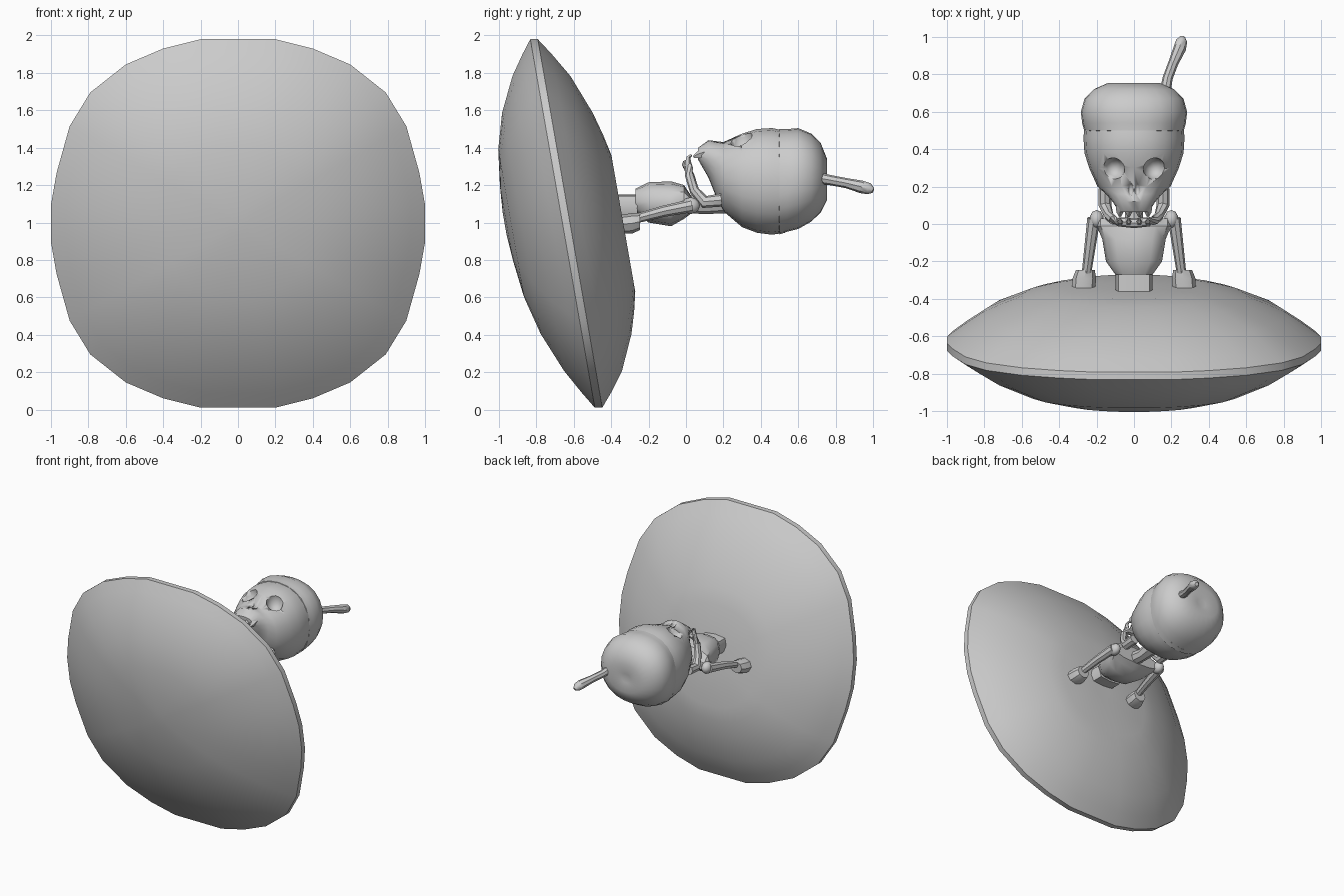
import bpy, bmesh, math
from mathutils import Vector

if "Cube" in bpy.data.objects:
    bpy.data.objects.remove(bpy.data.objects["Cube"])

def finish(name, bm, angle=40):
    bmesh.ops.recalc_face_normals(bm, faces=bm.faces)
    me = bpy.data.meshes.new(name)
    bm.to_mesh(me)
    bm.free()
    ob = bpy.data.objects.new(name, me)
    bpy.context.collection.objects.link(ob)
    bpy.ops.object.select_all(action='DESELECT')
    ob.select_set(True)
    bpy.context.view_layer.objects.active = ob
    bpy.ops.object.shade_smooth_by_angle(angle=math.radians(angle))
    return ob

def skin(name, rings, angle=40):
    """Bridge equal-length rings of points and close both ends."""
    bm = bmesh.new()
    vs = [[bm.verts.new(p) for p in r] for r in rings]
    n = len(vs[0])
    for a, b in zip(vs, vs[1:]):
        for i in range(n):
            bm.faces.new((a[i], a[(i + 1) % n], b[(i + 1) % n], b[i]))
    bm.faces.new(vs[0])
    bm.faces.new(vs[-1])
    return finish(name, bm, angle)

def loft(name, sections, n=16, power=1.0, lobes=0.0, angle=40):
    """Sections along y: (y, centre x, half width, z low, z high)."""
    rings = []
    for y, cx, rx, z0, z1 in sections:
        ring = []
        for i in range(n):
            t = 2 * math.pi * i / n
            c, s = math.cos(t), math.sin(t)
            k = 1 + lobes * math.cos(4 * t - math.pi)
            c, s = [math.copysign(abs(v) ** power, v) * k for v in (c, s)]
            ring.append((cx + rx * c, y, (z0 + z1) / 2 + (z1 - z0) / 2 * s))
        rings.append(ring)
    return skin(name, rings, angle)

def tube(name, path, n=8):
    """Path points: (x, y, z, radius)."""
    pts = [Vector(p[:3]) for p in path]
    rings = []
    for i, p in enumerate(pts):
        d = (pts[min(i + 1, len(pts) - 1)] - pts[max(i - 1, 0)]).normalized()
        ref = Vector((1, 0, 0)) if abs(d.x) < 0.8 else Vector((0, 1, 1))
        u = d.cross(ref).normalized()
        v = d.cross(u)
        rings.append([p + path[i][3] * (u * math.cos(a) + v * math.sin(a))
                      for a in (2 * math.pi * k / n for k in range(n))])
    return skin(name, rings)

def ball(name, loc, size):
    bm = bmesh.new()
    bmesh.ops.create_icosphere(bm, subdivisions=2, radius=1)
    for v in bm.verts:
        v.co = Vector([l + c * s for l, c, s in zip(loc, v.co, size)])
    return finish(name, bm)

# tilted lens-shaped base: front dome, rim, back dome with a flat middle
quarter = [(1, .1), (.97, .27), (.9, .52), (.79, .7), (.6, .85), (.4, .935), (.2, .985)]
half = quarter + [(-x, z) for x, z in reversed(quarter)]
outline = half + [(-x, -z) for x, z in half]
dome = [(.06, .33), (.2, .32), (.4, .295), (.6, .24), (.8, .15), (.92, .075), (1, .02)]
back = [(1, .02), (.92, .08), (.8, .16), (.6, .245), (.48, .28), (.37, .305), (.06, .305)]
levels = [(s, -h) for s, h in dome] + back
skin("lens_base", [[(x * s, -.64 - .175 * z * s + h, .995 + z * s) for x, z in outline]
                   for s, h in levels], 30)

# torso
loft("waist", [(-.42, 0, .1, 1.03, 1.15), (-.26, 0, .1, 1.03, 1.15)], 8, .5)
loft("chest", [(-.27, 0, .1, 1.05, 1.18), (-.2, 0, .15, 1.0, 1.215),
               (-.08, 0, .17, .98, 1.22), (-.01, 0, .2, 1.02, 1.2),
               (.03, 0, .2, 1.05, 1.14)], 12, .8)
tube("neck", [(0, 0, 1.1, .05), (0, .1, 1.09, .045), (0, .24, 1.11, .06)])
for side, s in (("left", -1), ("right", 1)):
    ball(side + "_shoulder", (s * .2, .025, 1.09), (.038, .05, .045))
    tube(side + "_arm", [(s * .215, .03, 1.09, .035), (s * .235, -.12, 1.06, .03),
                         (s * .255, -.27, 1.02, .025)])
    loft(side + "_cuff", [(-.42, s * .275, .06, .94, 1.03), (-.29, s * .265, .063, .94, 1.05),
                          (-.245, s * .26, .05, .96, 1.05)], 8)

# skull, facing upwards
skull = loft("skull", [(.065, 0, .08, 1.335, 1.40), (.12, 0, .115, 1.24, 1.44),
                       (.16, 0, .15, 1.14, 1.435), (.2, 0, .195, 1.06, 1.43),
                       (.3, 0, .24, .975, 1.475), (.38, 0, .265, .945, 1.5),
                       (.46, 0, .27, .935, 1.505), (.53, 0, .265, .945, 1.49)], 20, .92)
cutters = [ball("eye_cutter", (s * .11, .295, 1.455), (.062, .062, .085)) for s in (-1, 1)]
cutters += [ball("nose_cutter", (s * .018, .185, 1.44), (.016, .035, .03)) for s in (-1, 1)]
for c in cutters:
    m = skull.modifiers.new("socket", 'BOOLEAN')
    m.operation = 'DIFFERENCE'
    m.object = c
    m.solver = 'EXACT'
    c.hide_render = True
    c.hide_viewport = False
bpy.context.view_layer.objects.active = skull
for m in list(skull.modifiers):
    if m.type == 'BOOLEAN':
        bpy.context.view_layer.objects.active = skull
        bpy.ops.object.modifier_apply(modifier=m.name)
for c in cutters:
    bpy.data.objects.remove(c, do_unlink=True)

# open lower jaw and teeth
side_path = [(.155, .19, 1.12, .035), (.155, .1, 1.11, .034), (.135, .045, 1.17, .026),
             (.11, .02, 1.25, .025), (.08, .012, 1.295, .025)]
tube("jaw", side_path + [(0, .005, 1.31, .027)] +
     [(-x, y, z, r) for x, y, z, r in reversed(side_path)])
for i, x in enumerate((-.075, -.028, .028, .075)):
    tube(f"lower_tooth_{i}", [(x, .01, 1.31, .02), (x, .012, 1.35, .012), (x, .03, 1.362, .006)], 5)
    tube(f"upper_tooth_{i}", [(x, .1, 1.37, .024), (x, .065, 1.36, .02), (x, .04, 1.35, .006)], 5)

# lobed cap with a dimple, and bent stem
cap = loft("cap", [(.495, 0, .26, .95, 1.485), (.5, 0, .272, .93, 1.505),
                   (.54, 0, .283, .945, 1.505), (.6, 0, .29, .96, 1.51),
                   (.67, 0, .27, 1.0, 1.48), (.72, 0, .22, 1.05, 1.43),
                   (.755, 0, .14, 1.12, 1.34), (.74, 0, .04, 1.19, 1.26)], 24, 1, .02)
tube("stem", [(.165, .70, 1.24, .03), (.18, .78, 1.225, .027), (.21, .86, 1.21, .027),
              (.245, .94, 1.19, .034), (.255, .98, 1.18, .03), (.26, 1.0, 1.17, .014)])
